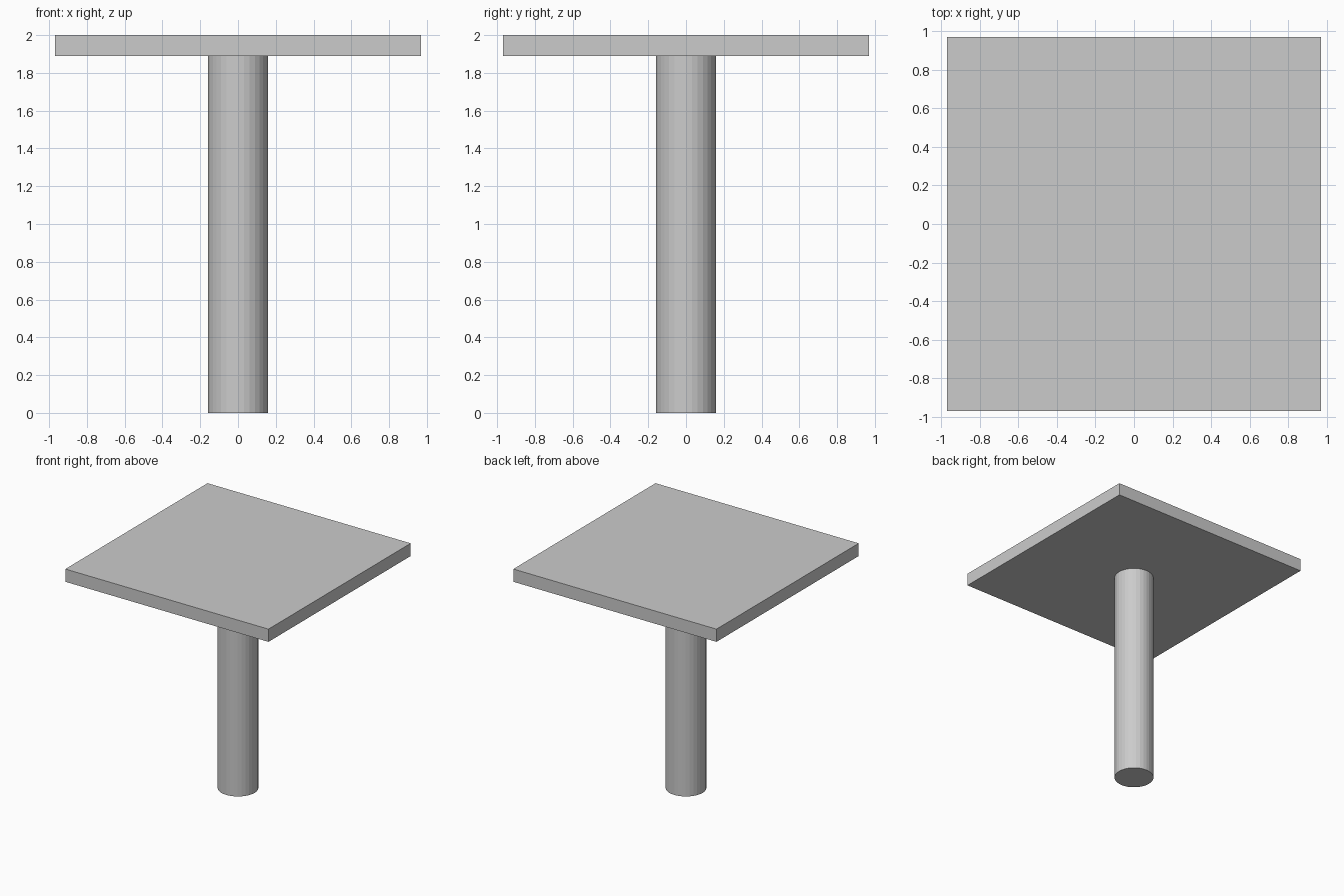
import bpy

if "Cube" in bpy.data.objects:
    bpy.data.objects.remove(bpy.data.objects["Cube"])

TOP_HALF = 0.97      # half width of the square top
HEIGHT = 2.0
TOP_UNDER = 1.89     # underside of the top
POST_RADIUS = 0.16

# Square table top
thickness = HEIGHT - TOP_UNDER
bpy.ops.mesh.primitive_cube_add(size=1, location=(0, 0, TOP_UNDER + thickness / 2))
top = bpy.context.object
top.name = "table_top"
top.scale = (2 * TOP_HALF, 2 * TOP_HALF, thickness)
bpy.ops.object.transform_apply(location=False, rotation=False, scale=True)

# Round central post
bpy.ops.mesh.primitive_cylinder_add(vertices=32, radius=POST_RADIUS, depth=TOP_UNDER,
                                    location=(0, 0, TOP_UNDER / 2))
bpy.context.object.name = "central_post"
